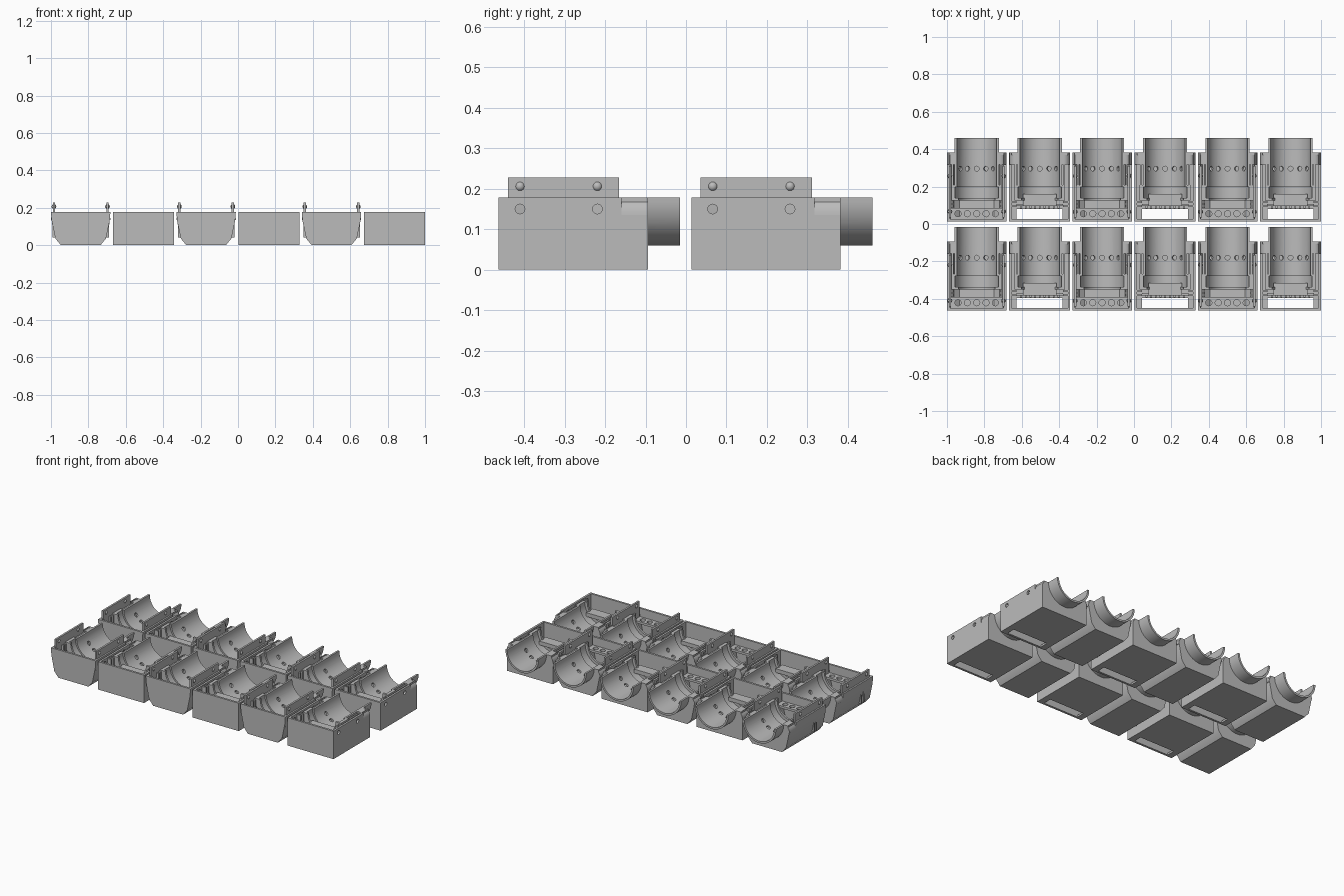
import bpy, bmesh, math
from mathutils import Matrix, Vector

if "Cube" in bpy.data.objects:
    bpy.data.objects.remove(bpy.data.objects["Cube"])

grey = bpy.data.materials.new("plain grey")
grey.diffuse_color = (0.5, 0.5, 0.5, 1)
grey.use_nodes = True
grey.node_tree.nodes["Principled BSDF"].inputs["Base Color"].default_value = grey.diffuse_color
TOP, DEPTH, HALF = 0.178, 0.369, 0.163   # rim height, body depth, half width
WALL = 0.013


def finish(name, bm, smooth=False):
    bmesh.ops.recalc_face_normals(bm, faces=bm.faces)
    me = bpy.data.meshes.new(name)
    bm.to_mesh(me)
    bm.free()
    me.materials.append(grey)
    ob = bpy.data.objects.new(name, me)
    bpy.context.collection.objects.link(ob)
    if smooth:
        bpy.ops.object.select_all(action='DESELECT')
        ob.select_set(True)
        bpy.context.view_layer.objects.active = ob
        bpy.ops.object.shade_smooth_by_angle(angle=math.radians(35))
    return ob


def extrude(bm, profile, y0, y1):
    """Extrude a closed (x, z) profile along y."""
    f = bm.faces.new([bm.verts.new((x, y0, z)) for x, z in profile])
    new = bmesh.ops.extrude_face_region(bm, geom=[f])['geom']
    bmesh.ops.translate(bm, vec=(0, y1 - y0, 0),
                        verts=[v for v in new if isinstance(v, bmesh.types.BMVert)])


def box(bm, x0, x1, y0, y1, z0, z1):
    extrude(bm, [(x0, z0), (x1, z0), (x1, z1), (x0, z1)], y0, y1)


def rod(bm, r, length, centre, axis, seg=16):
    rot = Vector((0, 0, 1)).rotation_difference(Vector(axis)).to_matrix().to_4x4()
    bmesh.ops.create_cone(bm, cap_ends=True, segments=seg, radius1=r, radius2=r,
                          depth=length, matrix=Matrix.Translation(centre) @ rot)


def half_pipe(bm, ro, ri, y0, y1, n=32):
    a = [math.pi + math.pi * i / n for i in range(n + 1)]
    extrude(bm, [(ro * math.cos(t), TOP + ro * math.sin(t)) for t in a] +
            [(ri * math.cos(t), TOP + ri * math.sin(t)) for t in reversed(a)], y0, y1)


def cut(ob, build):
    """Subtract the solids made by build(bm), then drop the cutter."""
    bm = bmesh.new()
    build(bm)
    tool = finish("cutter", bm)
    tool.hide_render = True
    m = ob.modifiers.new("cut", 'BOOLEAN')
    m.object, m.solver = tool, 'EXACT'
    m.use_self = True
    dg = bpy.context.evaluated_depsgraph_get()
    me = bpy.data.meshes.new_from_object(ob.evaluated_get(dg))
    ob.modifiers.clear()
    ob.data = me
    bpy.data.objects.remove(tool)


def make_shell(kind):
    tapered = kind == "upper"
    h = 0.159 if tapered else HALF
    side = [(h, TOP), (h - 0.004, 0.13), (h - 0.024, 0.035), (h - 0.053, 0)] if tapered \
        else [(h, TOP), (h, 0)]
    prof = side + [(-x, z) for x, z in reversed(side)]
    inner = [(x - math.copysign(WALL, x), TOP + 0.05 if z == TOP else max(z, 0.012))
             for x, z in prof]
    parts = []

    # outer tray with rear bore, corner reliefs and openings
    bm = bmesh.new()
    extrude(bm, prof, 0, DEPTH)
    tray = finish(kind + "_tray", bm)
    cut(tray, lambda b: extrude(b, inner, WALL, DEPTH - WALL))
    cut(tray, lambda b: rod(b, 0.112, 0.2, (0, DEPTH, TOP), (0, 1, 0), 64))

    def reliefs(b):
        for s in (-1, 1):
            box(b, s * (h - 0.012), s * (h + 0.05), 0.304, DEPTH + 0.05, 0.135, TOP + 0.05)
    cut(tray, reliefs)
    if not tapered:
        cut(tray, lambda b: box(b, -0.123, 0.123, 0.014, 0.067, -0.05, 0.05))

        def snap_holes(b):
            for y in (0.053, 0.244):
                rod(b, 0.012, 0.5, (0, y, 0.15), (1, 0, 0))
        cut(tray, snap_holes)
    parts.append(tray)

    # rounded corner lugs beside the barrel
    bm = bmesh.new()
    for s in (-1, 1):
        arc = [(s * (h - 0.035 + 0.035 * math.cos(t)), 0.135 + 0.043 * math.sin(t))
               for t in [math.pi / 2 * i / 8 for i in range(9)]]
        extrude(bm, arc + [(s * (h - 0.045), TOP), (s * (h - 0.045), 0.135)], 0.304, DEPTH)
    parts.append(finish(kind + "_corner_lugs", bm, True))

    # barrel cradle with a row of round vents
    bm = bmesh.new()
    half_pipe(bm, 0.118, 0.106, 0.185, 0.448)
    barrel = finish(kind + "_barrel", bm)

    def vents(b):
        for k in range(-2, 3):
            rod(b, 0.013, 0.08, (0.108 * math.sin(k * 0.48), 0.283,
                TOP - 0.108 * math.cos(k * 0.48)), (math.sin(k * 0.48), 0, -math.cos(k * 0.48)))
    cut(barrel, vents)
    parts.append(barrel)

    # wider collar and the lip that closes its front
    bm = bmesh.new()
    half_pipe(bm, 0.136, 0.116, 0.125, 0.195)
    half_pipe(bm, 0.136, 0.098, 0.113, 0.126)
    parts.append(finish(kind + "_collar", bm, True))

    # upright guide posts along the side walls
    bm = bmesh.new()
    for s in (-1, 1):
        for y in (0.078, 0.1):
            box(bm, s * 0.124, s * (h - 0.008), y, y + 0.01, 0.04, 0.172)
        box(bm, s * 0.124, s * 0.134, 0.195, 0.304, 0.05, 0.17)
    parts.append(finish(kind + "_guide_posts", bm))

    if tapered:
        # shelf with five round holes
        bm = bmesh.new()
        box(bm, -0.128, 0.128, 0.01, 0.072, 0.11, 0.125)
        shelf = finish("perforated_shelf", bm)

        def shelf_holes(b):
            for k in range(-2, 3):
                rod(b, 0.0165, 0.1, (k * 0.05, 0.042, 0.12), (0, 0, 1))
        cut(shelf, shelf_holes)
        box_side = bmesh.new()
        for s in (-1, 1):
            box(box_side, s * 0.122, s * (h - 0.006), 0.01, 0.072, 0.11, 0.125)
        parts += [shelf, finish("shelf_brackets", box_side)]
        # snap rails with domed studs on both faces
        bm = bmesh.new()
        for s in (-1, 1):
            x = s * (h - 0.016)
            box(bm, x - 0.006, x + 0.006, 0.023, 0.298, 0.13, 0.228)
            for y in (0.053, 0.244):
                bmesh.ops.create_uvsphere(bm, u_segments=16, v_segments=10, radius=0.0125,
                                          matrix=Matrix.Translation((x, y, 0.206)))
        parts.append(finish("snap_rails", bm, True))
    else:
        # connector block with a comb of teeth
        bm = bmesh.new()
        box(bm, -0.09, 0.09, 0.082, 0.148, 0.10, 0.125)
        box(bm, -0.125, 0.125, 0.082, 0.094, 0.012, 0.11)
        for k in range(9):
            x = -0.1 + k * 0.025
            box(bm, x - 0.005, x + 0.005, 0.07, 0.083, 0.02, 0.1)
        parts.append(finish("connector_block", bm))
    for ob in parts:
        bpy.ops.object.select_all(action='DESELECT')
        ob.select_set(True)
        bpy.context.view_layer.objects.active = ob
        bpy.ops.object.shade_smooth_by_angle(angle=math.radians(35))
    return parts


# lay both shells out in two rows of alternating pairs
for kind, x0 in (("upper", -0.841), ("lower", -0.504)):
    for ob in make_shell(kind):
        for row, y in enumerate((-0.463, 0.013)):
            for col in range(3):
                c = ob if row == col == 0 else ob.copy()
                if c is not ob:
                    bpy.context.collection.objects.link(c)
                c.location = (x0 + col * 0.6705, y, 0)
